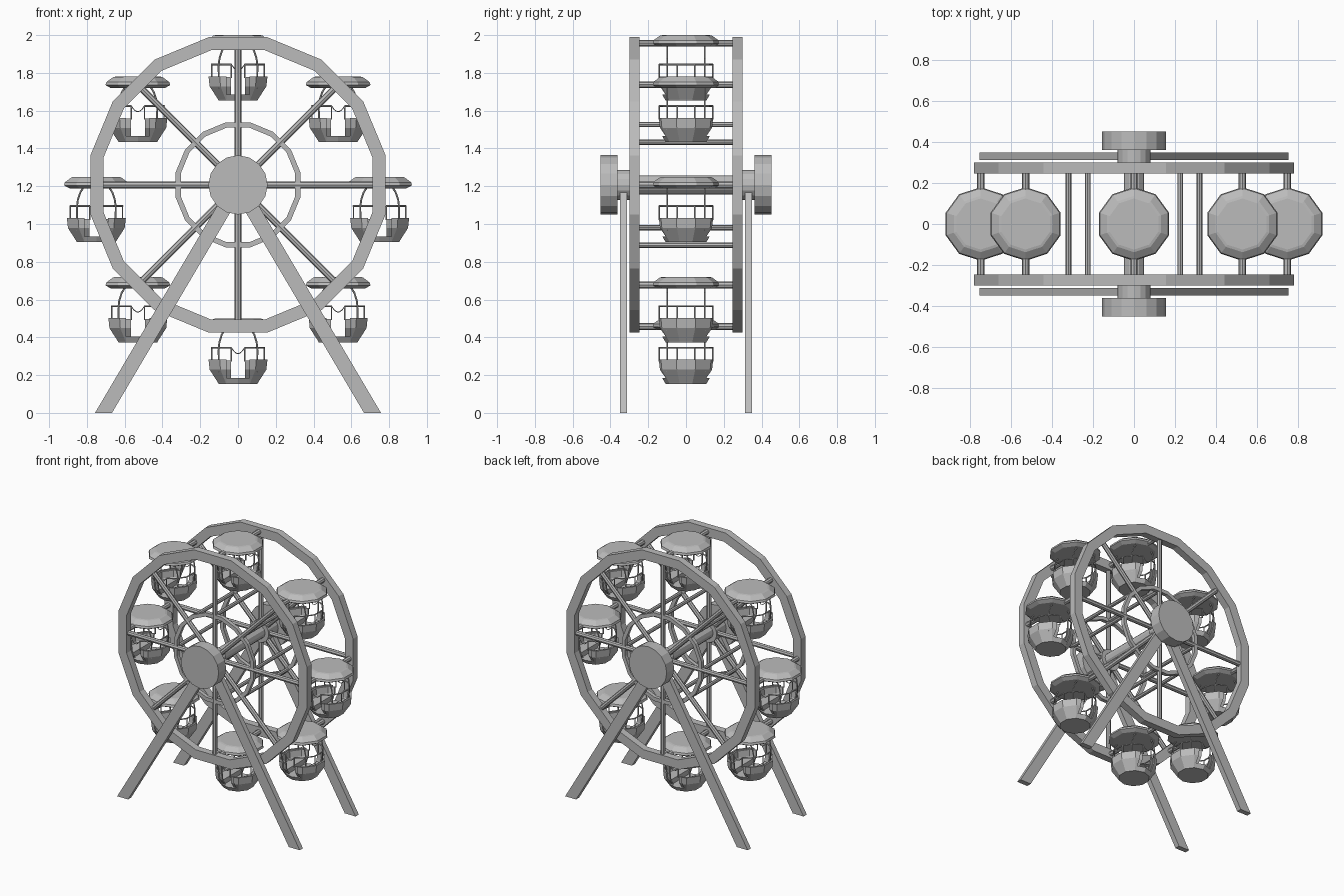
import bpy, bmesh
from math import sin, cos, pi, radians
from mathutils import Vector, Matrix

cube = bpy.data.objects.get("Cube")
if cube:
    bpy.data.objects.remove(cube)

grey = bpy.data.materials.new("plain_grey")
grey.use_nodes = True
grey.diffuse_color = (0.5, 0.5, 0.5, 1)
grey.node_tree.nodes["Principled BSDF"].inputs["Base Color"].default_value = (0.5, 0.5, 0.5, 1)

AXLE_Z = 1.207
CABIN_R = 0.75
RING_R = 0.32
WHEEL_Y = 0.274
TO_Y = Matrix.Rotation(-pi / 2, 4, "X")
EIGHTHS = [k * pi / 4 for k in range(8)]


def place(name, mesh, loc=(0, 0, 0)):
    obj = bpy.data.objects.new(name, mesh)
    obj.location = loc
    bpy.context.collection.objects.link(obj)
    return obj


def finish(bm, name):
    bmesh.ops.recalc_face_normals(bm, faces=bm.faces)
    mesh = bpy.data.meshes.new(name)
    bm.to_mesh(mesh)
    bm.free()
    mesh.materials.append(grey)
    return mesh


def lathe(profile, sides, phase=0.0, matrix=Matrix(), closed=True):
    """Turn a (radius, height) profile around z into a faceted solid."""
    bm = bmesh.new()
    rings = []
    for i in range(sides):
        a = phase + 2 * pi * i / sides
        rings.append([bm.verts.new((r * cos(a), r * sin(a), h)) for r, h in profile])
    count = len(profile)
    for i in range(sides):
        one, two = rings[i], rings[(i + 1) % sides]
        for j in range(count if closed else count - 1):
            k = (j + 1) % count
            bm.faces.new((one[j], two[j], two[k], one[k]))
    bmesh.ops.remove_doubles(bm, verts=bm.verts, dist=1e-5)
    bmesh.ops.transform(bm, matrix=matrix, verts=bm.verts)
    return bm


def disc(radius, low, high, sides, **kw):
    return lathe([(0, low), (radius, low), (radius, high), (0, high)], sides, closed=False, **kw)


def hoop(inner, outer, low, high, **kw):
    return lathe([(inner, low), (outer, low), (outer, high), (inner, high)], 16, **kw)


def split_sides(bm, gap):
    """Open a doorway of half width gap through front and back."""
    geom = bm.verts[:] + bm.edges[:] + bm.faces[:]
    bmesh.ops.bisect_plane(bm, geom=geom, plane_co=(gap, 0, 0), plane_no=(1, 0, 0), clear_inner=True)
    bmesh.ops.holes_fill(bm, edges=[e for e in bm.edges if e.is_boundary], sides=0)
    twin = bmesh.ops.duplicate(bm, geom=bm.verts[:] + bm.edges[:] + bm.faces[:])["geom"]
    for v in twin:
        if isinstance(v, bmesh.types.BMVert):
            v.co.x = -v.co.x
    return bm


def add_rod(bm, p, q, radius, sides=8):
    p, q = Vector(p), Vector(q)
    axis = q - p
    turn = axis.to_track_quat("Z", "Y").to_matrix().to_4x4()
    bmesh.ops.create_cone(bm, cap_ends=True, segments=sides, radius1=radius, radius2=radius,
                          depth=axis.length, matrix=Matrix.Translation((p + q) / 2) @ turn)


def add_path(bm, points, radius):
    for p, q in zip(points, points[1:]):
        add_rod(bm, p, q, radius, 6)


def around(angle, radius, y):
    return (radius * sin(angle), y, radius * cos(angle))


# Wheel rims, inner hoops, hubs and spokes on both sides
centre = (0, 0, AXLE_Z)
half_step = pi / 16
for side, label in ((-1, "front"), (1, "back")):
    def span(a, b):
        return sorted((side * a, side * b))

    place(label + "_rim", finish(hoop(0.727, 0.797, *span(0.247, 0.3), phase=half_step, matrix=TO_Y), "rim"), centre)
    place(label + "_inner_hoop", finish(hoop(0.309, 0.337, *span(0.26, 0.288), phase=half_step, matrix=TO_Y), "inner_hoop"), centre)
    place(label + "_hub_cap", finish(disc(0.157, *span(0.363, 0.452), 16, matrix=TO_Y), "hub_cap"), centre)
    place(label + "_hub_collar", finish(disc(0.08, *span(0.25, 0.37), 16, matrix=TO_Y), "hub_collar"), centre)
    bm = bmesh.new()
    for a in EIGHTHS:
        add_rod(bm, (0, side * WHEEL_Y, 0), around(a, CABIN_R, side * WHEEL_Y), 0.018)
    place(label + "_spokes", finish(bm, "spokes"), centre)

    # Splayed support legs, cut flat at the ground
    for x, hand in ((0.712, "left"), (-0.712, "right")):
        bm = bmesh.new()
        outline = [(x - 0.045, 0), (x + 0.045, 0), (0.045, AXLE_Z), (-0.045, AXLE_Z)]
        near, far = span(0.312, 0.35)
        face = bm.faces.new([bm.verts.new((px, near, pz)) for px, pz in outline])
        moved = bmesh.ops.extrude_face_region(bm, geom=[face])["geom"]
        bmesh.ops.translate(bm, vec=(0, far - near, 0),
                            verts=[v for v in moved if isinstance(v, bmesh.types.BMVert)])
        place(f"{label}_{hand}_leg", finish(bm, "leg"))

# Axle and cross rods joining the two rims
place("axle", finish(disc(0.05, -0.3, 0.3, 12, matrix=TO_Y), "axle"), centre)
for name, dist, thick in (("cabin_rods", CABIN_R, 0.018), ("hoop_rods", RING_R, 0.014)):
    bm = bmesh.new()
    for a in EIGHTHS:
        add_rod(bm, around(a, dist, -WHEEL_Y), around(a, dist, WHEEL_Y), thick)
    place(name, finish(bm, name), centre)

# Cabin meshes, measured from the rod that carries the cabin
ten = {"sides": 10, "phase": pi / 2}
parts = {}
parts["roof"] = finish(lathe([(0, 0.043), (0.125, 0.043), (0.138, 0.04), (0.175, 0.014), (0.18, -0.002),
                              (0.15, -0.018), (0, -0.018)], closed=False, **ten), "roof")
parts["bowl"] = finish(split_sides(lathe([(0.164, -0.175), (0.158, -0.228), (0.112, -0.296), (0.1, -0.296),
                                          (0.146, -0.228), (0.152, -0.175)], **ten), 0.062), "bowl")
parts["lining"] = finish(split_sides(lathe([(0.151, -0.18), (0.145, -0.228), (0.1, -0.29), (0.09, -0.29),
                                            (0.133, -0.228), (0.139, -0.18)], **ten), 0.037), "lining")
parts["bench"] = finish(split_sides(lathe([(0, -0.235), (0.138, -0.235), (0.1, -0.285), (0, -0.285)],
                                          closed=False, **ten), 0.045), "bench")
parts["floor"] = finish(lathe([(0, -0.272), (0.126, -0.272), (0.108, -0.303), (0, -0.303)],
                              closed=False, **ten), "floor")

# Hand rails with posts
bm = bmesh.new()
for s in (-1, 1):
    rail = []
    for deg in (-76, -54, -18, 18, 54, 76):
        a = radians(deg)
        rail.append((s * 0.146 * cos(a), 0.146 * sin(a), -0.112))
        if abs(deg) != 54:
            add_rod(bm, rail[-1], (rail[-1][0], rail[-1][1], -0.185), 0.004, 6)
    add_path(bm, rail, 0.005)
parts["hand_rails"] = finish(bm, "hand_rails")

# Bowed hanger bars between roof and bowl
bm = bmesh.new()
for sx in (-1, 1):
    for sy in (-1, 1):
        add_path(bm, [(sx * x, sy * 0.1, z) for x, z in
                      ((0.066, -0.01), (0.085, -0.04), (0.098, -0.08), (0.103, -0.12), (0.1, -0.24))], 0.005)
parts["hanger_bars"] = finish(bm, "hanger_bars")

# Sagging door chains
bm = bmesh.new()
for sy in (-1, 1):
    add_path(bm, [(0.035 * t, sy * 0.141, -0.143 + 0.031 * t * t) for t in (-1, -0.6, -0.2, 0.2, 0.6, 1)], 0.0025)
parts["door_chains"] = finish(bm, "door_chains")

# Hang one upright cabin from each rod
for i, a in enumerate(EIGHTHS):
    x, y, z = around(a, CABIN_R, 0)
    for name, mesh in parts.items():
        place(f"cabin_{i + 1}_{name}", mesh, (x, y, z + AXLE_Z))
